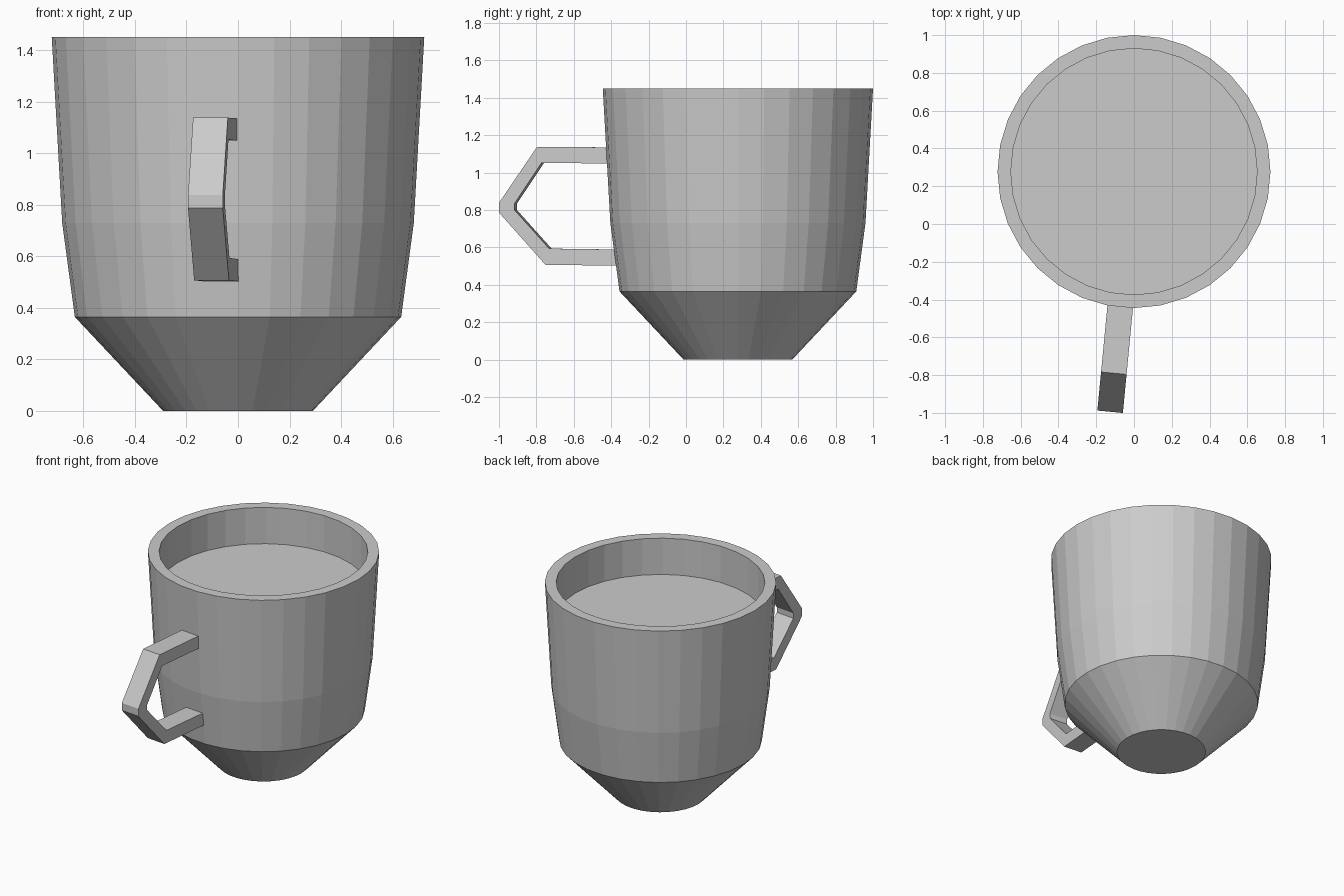
import bpy, bmesh, math

if "Cube" in bpy.data.objects:
    bpy.data.objects.remove(bpy.data.objects["Cube"])

CENTRE_Y = 0.2775
SIDES = 32


def make_object(name, bm):
    bmesh.ops.recalc_face_normals(bm, faces=bm.faces)
    mesh = bpy.data.meshes.new(name)
    bm.to_mesh(mesh)
    bm.free()
    ob = bpy.data.objects.new(name, mesh)
    bpy.context.collection.objects.link(ob)
    return ob


def lathe(name, profile):
    """Spin (radius, z) points into rings, capping the first and last ring."""
    bm = bmesh.new()
    rings = []
    for r, z in profile:
        rings.append([bm.verts.new((r * math.cos(2 * math.pi * i / SIDES),
                                    r * math.sin(2 * math.pi * i / SIDES), z))
                      for i in range(SIDES)])
    for a, b in zip(rings, rings[1:]):
        for i in range(SIDES):
            j = (i + 1) % SIDES
            bm.faces.new((a[i], a[j], b[j], b[i]))
    bm.faces.new(rings[0])
    bm.faces.new(rings[-1])
    ob = make_object(name, bm)
    ob.location.y = CENTRE_Y
    return ob


# Cup: base, sloped foot, wall, rim, inner wall, closed by the drink surface
lathe("cup", [(0.29, 0), (0.633, 0.365), (0.682, 0.73), (0.7225, 1.45),
              (0.652, 1.45), (0.652, 1.20)])

# Handle: angular bar following paired outer / inner (y, z) points
outer = [(-0.375, 1.135), (-0.79, 1.138), (-0.994, 0.838),
         (-0.994, 0.787), (-0.745, 0.507), (-0.365, 0.503)]
inner = [(-0.375, 1.048), (-0.765, 1.053), (-0.91, 0.835),
         (-0.91, 0.80), (-0.725, 0.594), (-0.365, 0.589)]


def handle_point(y, z, side):
    # the handle leans slightly to the left as it leaves the cup
    return (-0.031 + 0.096 * y + side * 0.0675, y - side * 0.0065, z)


bm = bmesh.new()
sections = [[bm.verts.new(handle_point(*p, s))
             for p, s in ((o, -1), (o, 1), (n, 1), (n, -1))]
            for o, n in zip(outer, inner)]
for a, b in zip(sections, sections[1:]):
    for i in range(4):
        j = (i + 1) % 4
        bm.faces.new((a[i], a[j], b[j], b[i]))
bm.faces.new(sections[0])
bm.faces.new(sections[-1])
make_object("handle", bm)
